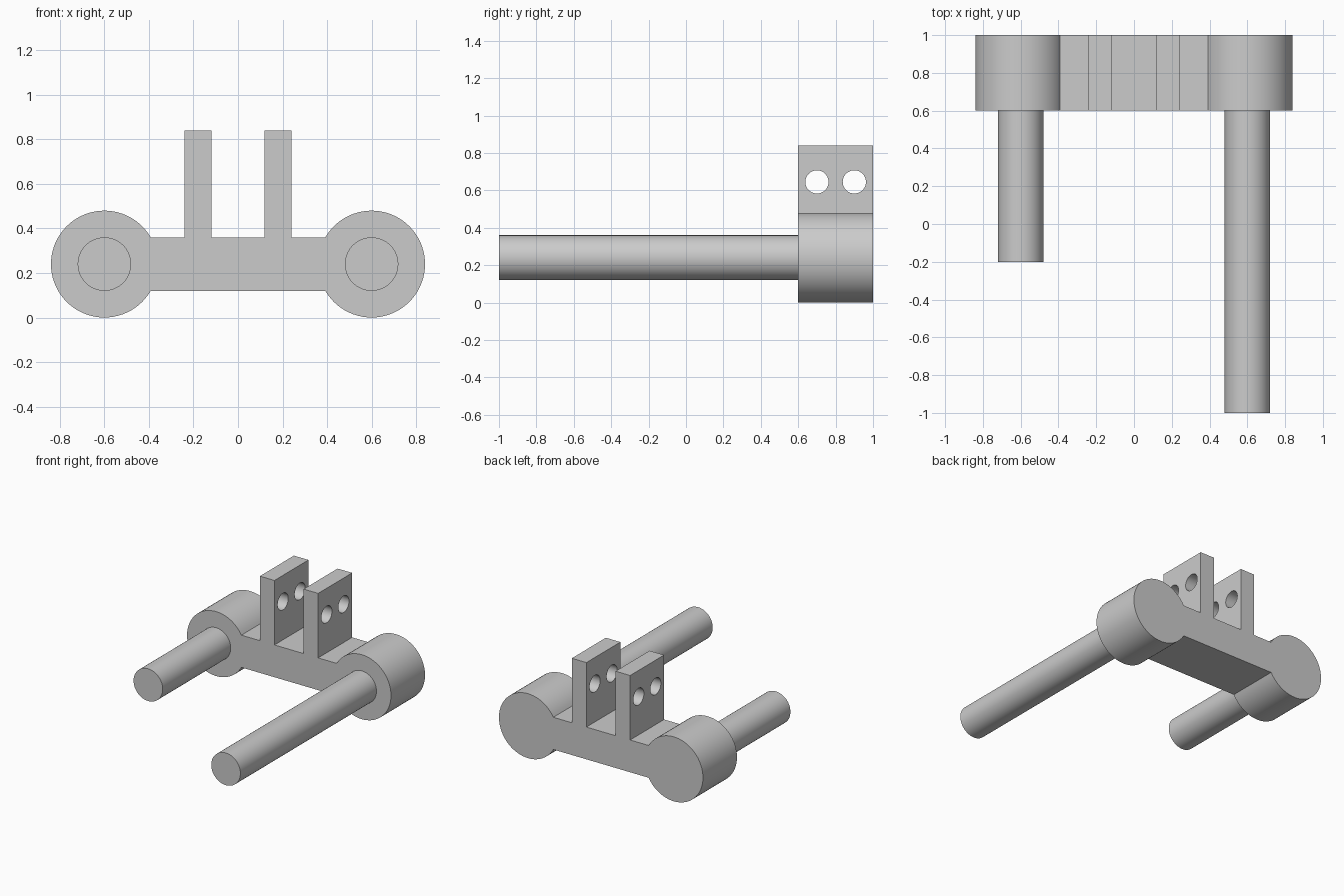
import bpy, bmesh
from math import radians, sin, cos
from mathutils import Vector

cube = bpy.data.objects.get("Cube")
if cube:
    bpy.data.objects.remove(cube, do_unlink=True)

GREY = (0.6, 0.6, 0.6, 1.0)
metal = bpy.data.materials.new("plain_grey")
metal.use_nodes = True
metal.diffuse_color = GREY
metal.node_tree.nodes["Principled BSDF"].inputs["Base Color"].default_value = GREY

HUB_X, HUB_Z, HUB_R = 0.6, 0.24, 0.24
BACK, FRONT = 1.0, 0.6


def arc(cx, cz, r, start, end, steps):
    """Points on an arc, both ends included."""
    angles = [radians(start + (end - start) * i / steps) for i in range(steps + 1)]
    return [(cx + r * cos(a), cz + r * sin(a)) for a in angles]


def extrude(name, points, offset):
    """Closed prism from a list of 3D outline points."""
    bm = bmesh.new()
    face = bm.faces.new([bm.verts.new(p) for p in points])
    result = bmesh.ops.extrude_face_region(bm, geom=[face], use_keep_orig=True)
    moved = [g for g in result["geom"] if isinstance(g, bmesh.types.BMVert)]
    bmesh.ops.translate(bm, verts=moved, vec=Vector(offset))
    bmesh.ops.recalc_face_normals(bm, faces=bm.faces)
    mesh = bpy.data.meshes.new(name)
    bm.to_mesh(mesh)
    bm.free()
    mesh.materials.append(metal)
    obj = bpy.data.objects.new(name, mesh)
    bpy.context.collection.objects.link(obj)
    return obj


def activate(obj):
    bpy.ops.object.select_all(action="DESELECT")
    obj.select_set(True)
    bpy.context.view_layer.objects.active = obj


def smooth(obj):
    activate(obj)
    bpy.ops.object.shade_smooth_by_angle(angle=radians(30))


# Bracket outline: two round hubs, a bar between them and two upright lugs
lug = [(0.24, 0.36), (0.24, 0.84), (0.12, 0.84), (0.12, 0.36)]
outline = arc(HUB_X, HUB_Z, HUB_R, -150, 150, 60) + lug
outline += [(-x, z) for x, z in reversed(outline)]
bracket = extrude("bracket", [(x, BACK, z) for x, z in outline],
                  (0, FRONT - BACK, 0))

# Two holes bored sideways through both lugs
for y in (0.7, 0.9):
    circle = arc(y, 0.645, 0.062, 0, 360, 48)[:-1]
    cutter = extrude("hole_cutter", [(-0.3, v, z) for v, z in circle], (0.6, 0, 0))
    cutter.hide_render = True
    activate(bracket)
    cut = bracket.modifiers.new("hole", "BOOLEAN")
    cut.operation = "DIFFERENCE"
    cut.solver = "EXACT"
    cut.object = cutter
    bpy.ops.object.modifier_apply(modifier=cut.name)
    bpy.data.objects.remove(cutter, do_unlink=True)
smooth(bracket)

# Pins reaching forward from the hubs, the left one longer
for name, x, tip in (("left_pin", HUB_X, -1.0), ("right_pin", -HUB_X, -0.2)):
    circle = arc(x, HUB_Z, 0.12, 0, 360, 64)[:-1]
    root = FRONT + 0.01
    smooth(extrude(name, [(u, root, z) for u, z in circle], (0, tip - root, 0)))
